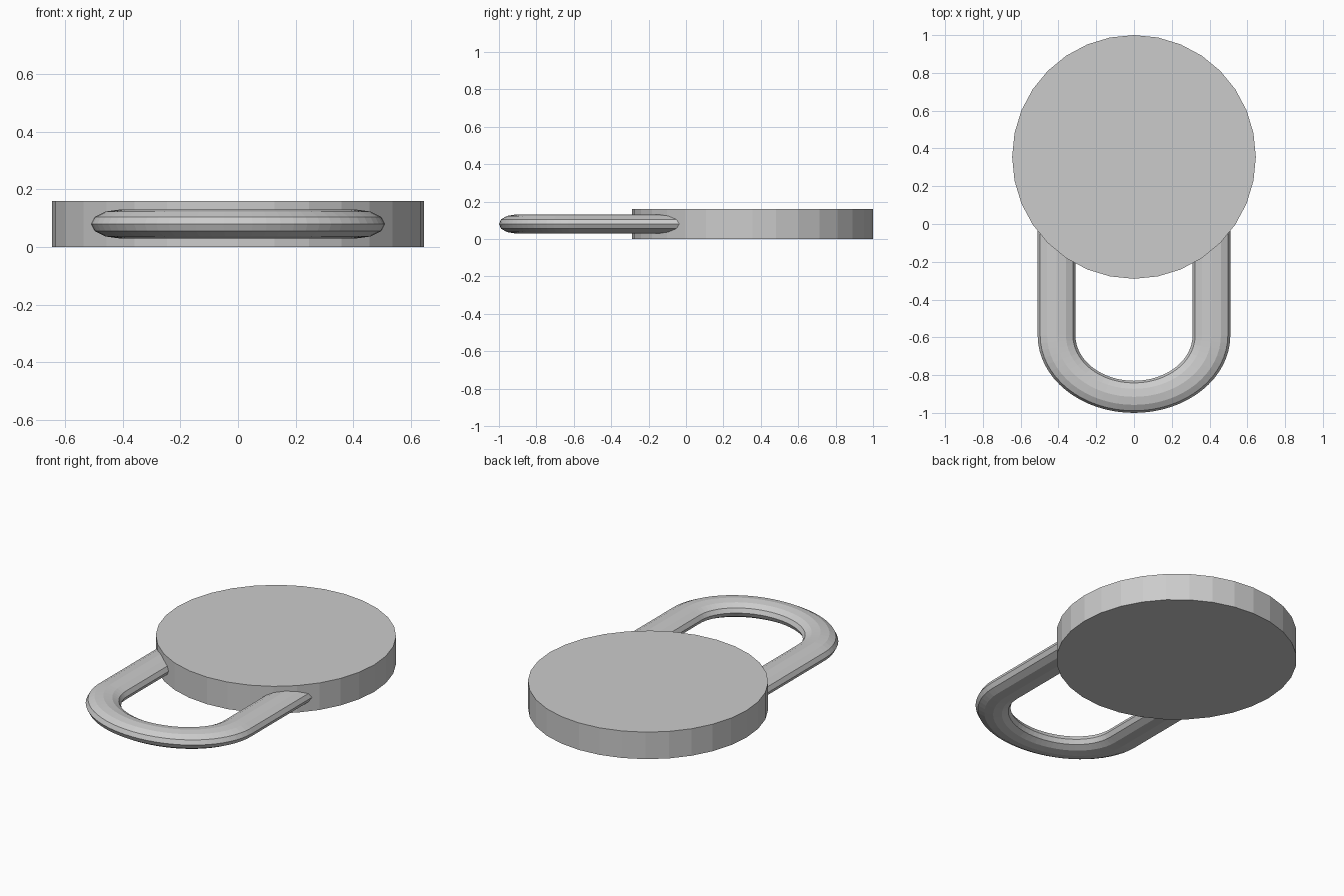
import bpy, bmesh
from math import sin, cos, pi

cube = bpy.data.objects.get("Cube")
if cube:
    bpy.data.objects.remove(cube, do_unlink=True)

grey = bpy.data.materials.new("plain_grey")
grey.use_nodes = True
grey.diffuse_color = (0.6, 0.6, 0.6, 1)
grey.node_tree.nodes["Principled BSDF"].inputs["Base Color"].default_value = grey.diffuse_color

HEIGHT = 0.16
LEG_X, BEND_Y, BEND_DEPTH = 0.41, -0.59, 0.325
HALF_WIDTH, HALF_THICK = 0.10, 0.05
SIDES, BEND_STEPS = 12, 32

# Round body: a flat disc
bpy.ops.mesh.primitive_cylinder_add(vertices=32, radius=0.645, depth=HEIGHT,
                                    location=(0, 0.355, HEIGHT / 2))
body = bpy.context.object
body.name = "round_body"
body.data.materials.append(grey)

# Shackle: a flattened bar swept down one leg, round the bend and up the other
bm = bmesh.new()


def add_ring(angle, leg_end=None):
    ring = []
    for i in range(SIDES):
        t = 2 * pi * i / SIDES
        offset = HALF_WIDTH * cos(t)
        x = (LEG_X + offset) * cos(angle)
        y = BEND_Y - (BEND_DEPTH + 0.85 * offset) * sin(angle)
        if leg_end is not None:
            y = leg_end
        ring.append(bm.verts.new((x, y, HEIGHT / 2 + HALF_THICK * sin(t))))
    return ring


rings = [add_ring(0, 0.1)]
rings += [add_ring(pi * k / BEND_STEPS) for k in range(BEND_STEPS + 1)]
rings.append(add_ring(pi, 0.1))
for a, b in zip(rings, rings[1:]):
    for i in range(SIDES):
        j = (i + 1) % SIDES
        bm.faces.new((a[i], a[j], b[j], b[i]))
bm.faces.new(rings[0])
bm.faces.new(rings[-1])
bmesh.ops.recalc_face_normals(bm, faces=bm.faces)

mesh = bpy.data.meshes.new("shackle")
bm.to_mesh(mesh)
bm.free()
mesh.materials.append(grey)
shackle = bpy.data.objects.new("shackle", mesh)
bpy.context.collection.objects.link(shackle)
